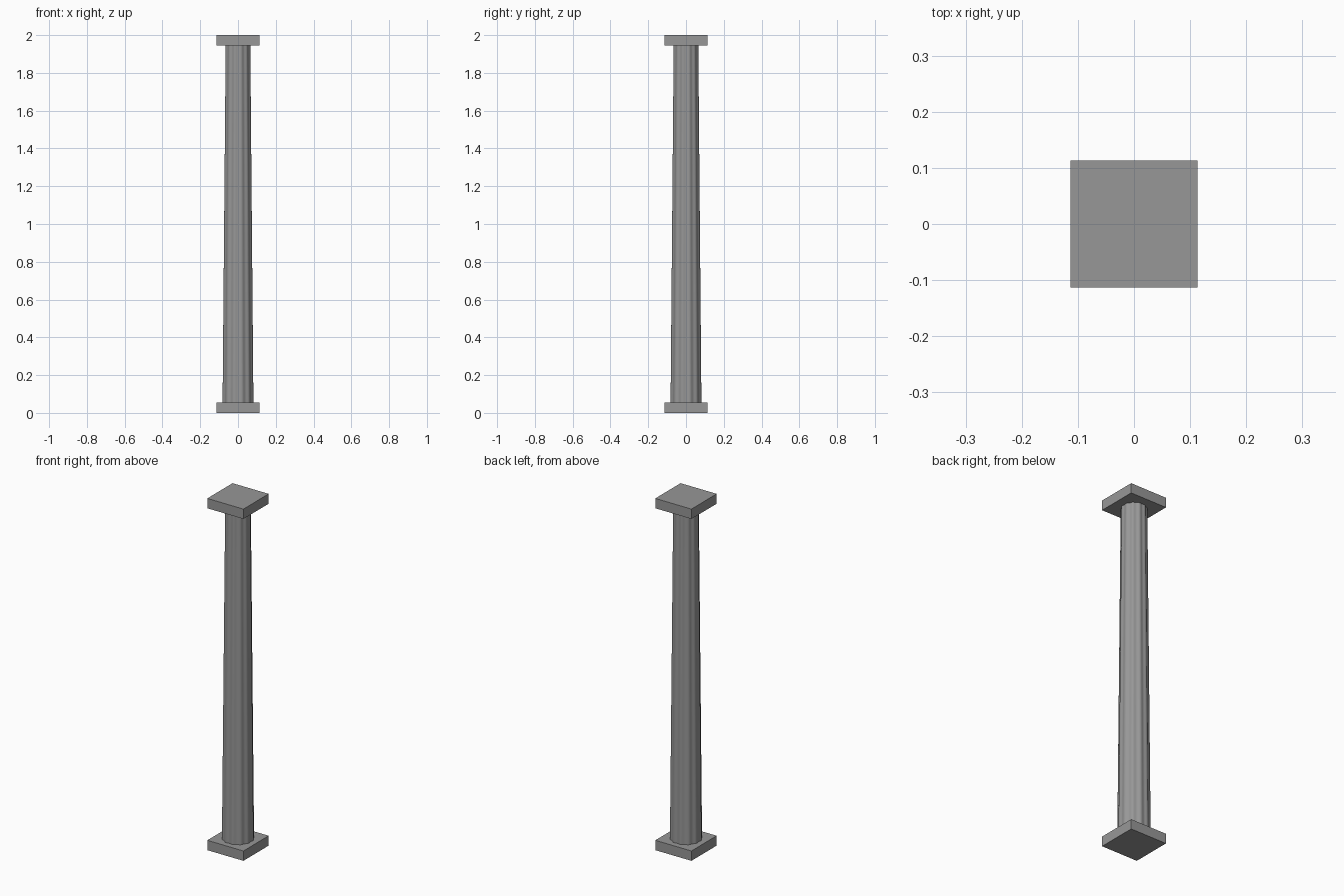
import bpy, bmesh, math

if "Cube" in bpy.data.objects:
    bpy.data.objects.remove(bpy.data.objects["Cube"])

W, T, H = 0.227, 0.056, 2.0       # plate width, plate thickness, total height
FLUTES, STEPS = 12, 8

# Dark grey stone
stone = bpy.data.materials.new("dark_stone")
stone.diffuse_color = (0.31, 0.31, 0.31, 1)
stone.use_nodes = True
stone.node_tree.nodes["Principled BSDF"].inputs["Base Color"].default_value = stone.diffuse_color


def plate(name, z):
    bpy.ops.mesh.primitive_cube_add(size=1, location=(0, 0, z))
    o = bpy.context.object
    o.name = name
    o.scale = (W, W, T)
    bpy.ops.object.transform_apply(location=False, rotation=False, scale=True)
    o.data.materials.append(stone)


# Square base and capital slabs
plate("base_plate", T / 2)
plate("top_plate", H - T / 2)

# Tapered shaft with shallow, softly rounded flutes
bm = bmesh.new()


def ring(radius, z):
    verts = []
    for i in range(FLUTES * STEPS):
        t = (i % STEPS) / STEPS
        r = radius * (1 - 0.03 * (1 - math.cos(2 * math.pi * t)))
        a = 2 * math.pi * i / (FLUTES * STEPS) + math.pi / FLUTES
        verts.append(bm.verts.new((r * math.cos(a), r * math.sin(a), z)))
    return verts


low, high = ring(0.084, T), ring(0.067, H - T)
n = len(low)
for i in range(n):
    j = (i + 1) % n
    bm.faces.new((low[i], low[j], high[j], high[i]))
bm.faces.new(low[::-1])
bm.faces.new(high)
mesh = bpy.data.meshes.new("shaft")
bm.to_mesh(mesh)
bm.free()
mesh.materials.append(stone)
shaft = bpy.data.objects.new("shaft", mesh)
bpy.context.collection.objects.link(shaft)
bpy.ops.object.select_all(action='DESELECT')
shaft.select_set(True)
bpy.context.view_layer.objects.active = shaft
bpy.ops.object.shade_smooth_by_angle(angle=math.radians(50))
